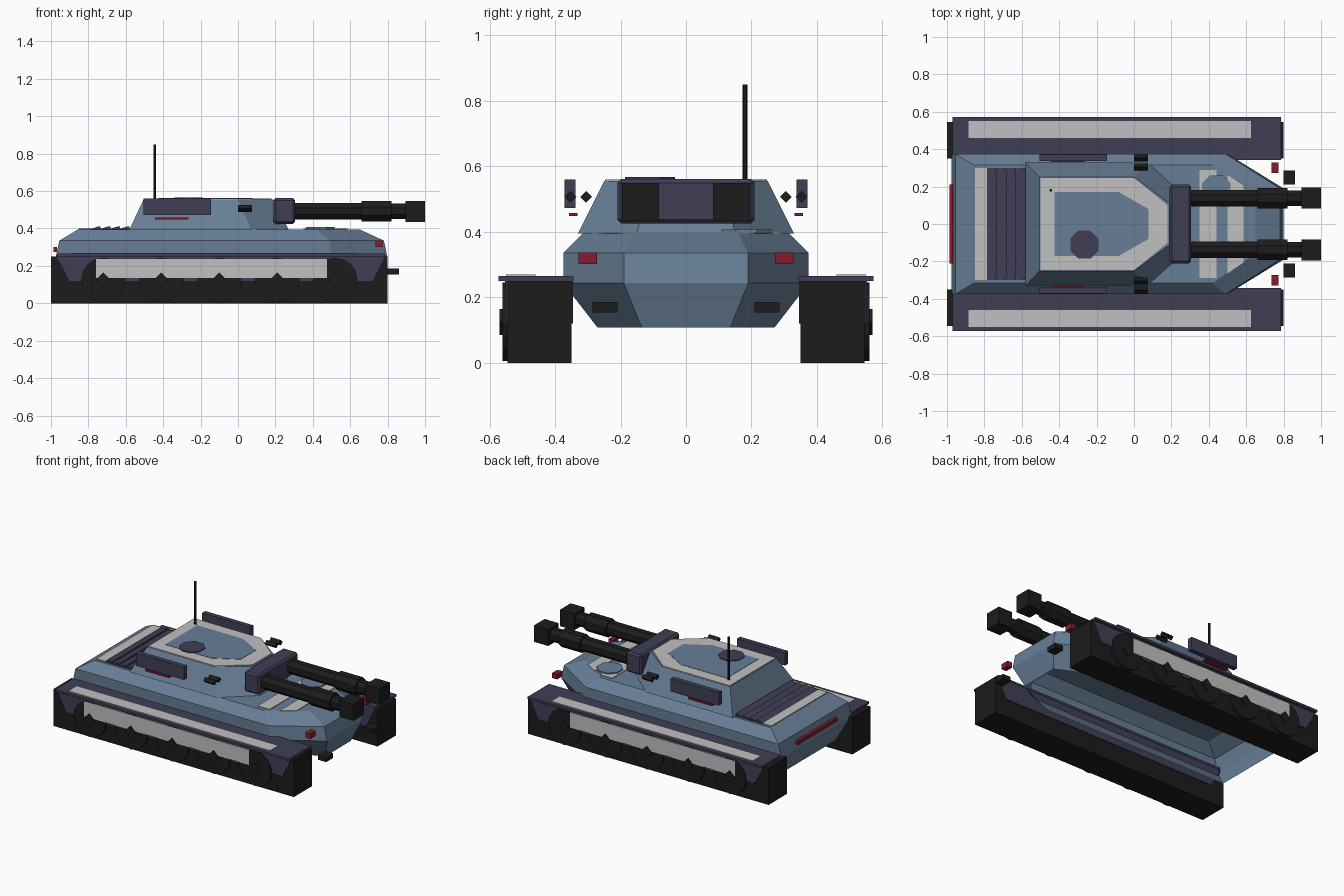
import bpy, bmesh, math
from mathutils import Matrix

cube = bpy.data.objects.get("Cube")
if cube:
    bpy.data.objects.remove(cube, do_unlink=True)


def material(name, rgb):
    m = bpy.data.materials.new(name)
    m.use_nodes = True
    m.diffuse_color = (*rgb, 1)
    m.node_tree.nodes["Principled BSDF"].inputs["Base Color"].default_value = (*rgb, 1)
    return m


BLUE = material("slate blue", (0.135, 0.21, 0.305))
PURPLE = material("dark purple", (0.051, 0.049, 0.094))
GREY = material("light grey", (0.53, 0.53, 0.53))
BLACK = material("near black", (0.012, 0.012, 0.012))
RED = material("dark red", (0.24, 0.012, 0.028))


def finish(name, bm, mat):
    bmesh.ops.recalc_face_normals(bm, faces=bm.faces)
    me = bpy.data.meshes.new(name)
    bm.to_mesh(me)
    bm.free()
    me.materials.append(mat)
    ob = bpy.data.objects.new(name, me)
    bpy.context.collection.objects.link(ob)
    return ob


def loft(name, rings, mat, cap_first=True):
    """Skin a stack of equal-sized point rings and cap the ends."""
    bm = bmesh.new()
    loops = [[bm.verts.new(p) for p in ring] for ring in rings]
    n = len(loops[0])
    for a, b in zip(loops, loops[1:]):
        for i in range(n):
            j = (i + 1) % n
            bm.faces.new((a[i], a[j], b[j], b[i]))
    if cap_first:
        bm.faces.new(loops[0])
    bm.faces.new(loops[-1])
    return finish(name, bm, mat)


def box(name, x, y, z, mat, bevel=0):
    """Box given by its (min, max) on each axis."""
    bm = bmesh.new()
    bmesh.ops.create_cube(bm, size=1)
    for v in bm.verts:
        v.co = [r[0] if c < 0 else r[1] for c, r in zip(v.co, (x, y, z))]
    if bevel:
        bmesh.ops.bevel(bm, geom=bm.edges[:], offset=bevel, segments=1, affect='EDGES')
    return finish(name, bm, mat)


def rod(name, start, axis, length, radius, sides, mat, turn=0):
    """Prism from a start point along an axis."""
    bm = bmesh.new()
    rot = {'X': Matrix.Rotation(math.pi / 2, 4, 'Y'),
           'Y': Matrix.Rotation(-math.pi / 2, 4, 'X'),
           'Z': Matrix.Identity(4)}[axis]
    mtx = (Matrix.Translation(start) @ rot @ Matrix.Rotation(turn, 4, 'Z')
           @ Matrix.Translation((0, 0, length / 2)))
    bmesh.ops.create_cone(bm, cap_ends=True, segments=sides, radius1=radius,
                          radius2=radius, depth=abs(length), matrix=mtx)
    return finish(name, bm, mat)


def outline(z, rear, shoulder, nose, half, nose_half):
    """Six-sided plan with a tapered nose towards +x."""
    side = [(rear, half, z), (shoulder, half, z), (nose, nose_half, z)]
    return side + [(x, -y, z) for x, y, z in reversed(side)]


def span(s, a, b):
    return tuple(sorted((s * a, s * b)))


# Hull shell, open underneath, and turret
loft("hull", [outline(0.107, -0.93, 0.47, 0.75, 0.27, 0.135),
              outline(0.243, -0.975, 0.50, 0.80, 0.375, 0.19),
              outline(0.335, -0.955, 0.49, 0.78, 0.375, 0.19),
              outline(0.395, -0.855, 0.42, 0.65, 0.315, 0.16)], BLUE, cap_first=False)
loft("turret", [outline(0.395, -0.58, 0.07, 0.27, 0.33, 0.15),
                outline(0.555, -0.505, 0.0, 0.19, 0.25, 0.11)], BLUE)
loft("turret_roof_border", [outline(z, -0.5, 0.0, 0.18, 0.247, 0.1)
                            for z in (0.55, 0.56)], GREY)
loft("turret_roof_panel", [outline(z, -0.425, -0.08, 0.077, 0.17, 0.08)
                           for z in (0.555, 0.562)], BLUE)
rod("commander_hatch", (-0.265, -0.11, 0.555), 'Z', 0.012, 0.082, 8, PURPLE, math.pi / 8)
rod("antenna", (-0.445, 0.18, 0.55), 'Z', 0.30, 0.008, 6, BLACK)
box("gun_mantlet", (0.19, 0.305), (-0.21, 0.21), (0.425, 0.562), PURPLE, 0.012)

# Engine deck with overlapping louvres
box("deck_strip", (-0.85, -0.785), (-0.30, 0.30), (0.3955, 0.402), GREY)
box("engine_grille", (-0.785, -0.58), (-0.30, 0.30), (0.3955, 0.400), PURPLE)
for i in range(4):
    x = -0.785 + i * 0.051
    loft(f"grille_louvre_{i + 1}", [[(x, y, 0.398), (x + 0.051, y, 0.398),
                                    (x + 0.051, y, 0.411), (x + 0.04, y, 0.411)]
                                   for y in (-0.295, 0.295)], PURPLE)
box("rear_light_bar", (-0.987, -0.968), (-0.21, 0.21), (0.275, 0.30), RED)

# Front deck
box("front_stripe_rear", (0.35, 0.44), (-0.29, 0.29), (0.3955, 0.400), GREY)
loft("front_stripe_nose", [[(0.5, 0.265, z), (0.585, 0.21, z), (0.585, -0.21, z),
                           (0.5, -0.265, z)] for z in (0.3955, 0.400)], GREY)
rod("driver_hatch", (0.44, 0.185, 0.3955), 'Z', 0.012, 0.083, 8, BLUE, math.pi / 8)

for s, side in ((1, "left"), (-1, "right")):
    # Running gear
    box(f"track_{side}", (-1.0, 0.8), span(s, 0.35, 0.545), (0, 0.25), BLACK)
    box(f"fender_{side}", (-0.97, 0.785), span(s, 0.343, 0.573), (0.25, 0.265), PURPLE)
    box(f"fender_strip_{side}", (-0.885, 0.625), span(s, 0.46, 0.55), (0.26, 0.27), GREY)
    loft(f"skirt_{side}", [[(-0.97, s * y, 0.252), (0.785, s * y, 0.252),
                            (0.72, s * y, 0.12), (-0.90, s * y, 0.12)]
                           for y in (0.345, 0.553)], PURPLE)
    box(f"side_cover_{side}", (-0.76, 0.475), span(s, 0.54, 0.5602), (0.135, 0.238), GREY)
    for i in range(5):
        x = -0.72 + i * 0.31
        rod(f"wheel_{side}_{i + 1}", (x, s * 0.50, 0.125), 'Y', s * 0.06, 0.12, 16, BLACK)
        rod(f"wheel_hub_{side}_{i + 1}", (x, s * 0.55, 0.125), 'Y', s * 0.02, 0.04, 4, BLACK)

    # Twin cannons
    for part, x0, x1, r in (("barrel", 0.28, 0.67, 0.048), ("sleeve", 0.66, 0.82, 0.06),
                            ("barrel_end", 0.81, 0.91, 0.045)):
        rod(f"{part}_{side}", (x0, s * 0.138, 0.492), 'X', x1 - x0, r, 8, BLACK, math.pi / 8)
    box(f"muzzle_{side}", (0.895, 1.0), span(s, 0.083, 0.195), (0.435, 0.547), BLACK)

    # Turret side armour and launchers
    box(f"side_armour_{side}", (-0.505, -0.145), span(s, 0.338, 0.371), (0.473, 0.56), PURPLE)
    box(f"side_marker_{side}", (-0.445, -0.265), span(s, 0.332, 0.358), (0.448, 0.458), RED)
    for i, y in enumerate((0.305, 0.353)):
        rod(f"smoke_launcher_{side}_{i + 1}", (0.0, s * y, 0.507), 'X', 0.075, 0.018, 4, BLACK)

    # Front lamps and tow hooks
    box(f"front_lamp_{side}", (0.735, 0.772), span(s, 0.272, 0.328), (0.302, 0.337), RED)
    box(f"tow_hook_{side}", (0.80, 0.86), span(s, 0.21, 0.285), (0.153, 0.185), BLACK)
